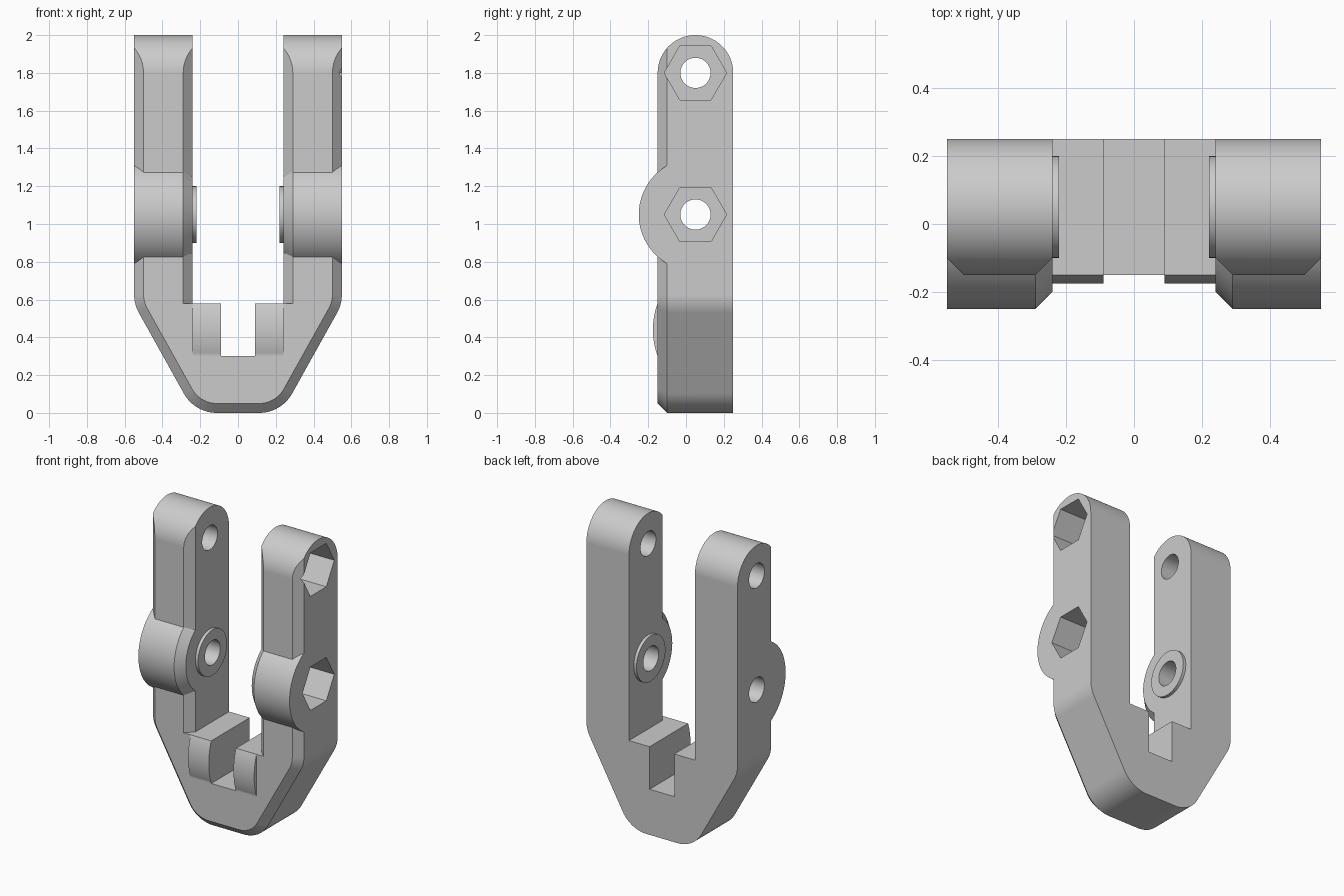
import bpy, bmesh, math
from math import sin, cos, pi

cube = bpy.data.objects.get("Cube")
if cube:
    bpy.data.objects.remove(cube, do_unlink=True)

grey = bpy.data.materials.new("plain grey")
grey.use_nodes = True
colour = (0.6, 0.6, 0.6, 1)
grey.diffuse_color = colour
grey.node_tree.nodes["Principled BSDF"].inputs["Base Color"].default_value = colour

HALF, INNER, FRONT, BACK, CHAMFER = 0.55, 0.24, -0.15, 0.25, 0.05
PIN_Y, UPPER_Z, LOWER_Z = 0.05, 1.8, 1.05


def loft(name, rings):
    """Closed solid through rings that have equal point counts."""
    bm = bmesh.new()
    rows = [[bm.verts.new(p) for p in ring] for ring in rings]
    n = len(rows[0])
    for a, b in zip(rows, rows[1:]):
        for i in range(n):
            j = (i + 1) % n
            bm.faces.new((a[i], a[j], b[j], b[i]))
    bm.faces.new(rows[0][::-1])
    bm.faces.new(rows[-1])
    bmesh.ops.recalc_face_normals(bm, faces=bm.faces)
    mesh = bpy.data.meshes.new(name)
    bm.to_mesh(mesh)
    bm.free()
    mesh.materials.append(grey)
    obj = bpy.data.objects.new(name, mesh)
    bpy.context.collection.objects.link(obj)
    return obj


def arc(cx, cy, r, start, end, steps):
    return [(cx + r * cos(start + (end - start) * i / steps),
             cy + r * sin(start + (end - start) * i / steps)) for i in range(steps + 1)]


def along_x(name, outline, x0, x1):
    """Extrude a (y, z) outline along x."""
    return loft(name, [[(x, y, z) for y, z in outline] for x in (x0, x1)])


def along_z(name, outline, z0, z1):
    return loft(name, [[(x, y, z) for x, y in outline] for z in (z0, z1)])


def box(name, x0, x1, y0, y1, z0, z1):
    return along_x(name, [(y0, z0), (y1, z0), (y1, z1), (y0, z1)], x0, x1)


def disc(name, z, r, sides, x0, x1):
    return along_x(name, arc(PIN_Y, z, r, 0, 2 * pi, sides)[:-1], x0, x1)


def combine(tool, operation):
    mod = body.modifiers.new(operation, 'BOOLEAN')
    mod.operation, mod.object, mod.solver = operation, tool, 'EXACT'
    bpy.context.view_layer.objects.active = body
    bpy.ops.object.modifier_apply(modifier=mod.name)
    bpy.data.objects.remove(tool, do_unlink=True)


def body_ring(y, inset):
    """Tapered fork silhouette with filleted lower corners."""
    ax, az, bx, r = 0.35, 0.627, 0.112, 0.2
    slant = -math.atan2(ax - bx, az - r)
    side = [(HALF - inset, 2.1)]
    side += arc(ax, az, r - inset, 0, slant, 8)
    side += arc(bx, r, r - inset, slant, -pi / 2, 16)
    return [(x, y, z) for x, z in side] + [(-x, y, z) for x, z in reversed(side)]


# Fork body with a chamfered front edge
body = loft("fork_body", [body_ring(FRONT, CHAMFER), body_ring(FRONT + CHAMFER, 0),
                          body_ring(BACK, 0)])

# Rounded arm tops
stadium = [(FRONT - 0.1, -0.1), (BACK + 0.1, -0.1), (BACK + 0.1, 0.1), (BACK, 0.1)]
stadium += arc(PIN_Y, UPPER_Z, 0.2, 0, pi, 40) + [(FRONT, 0.1), (FRONT - 0.1, 0.1)]
combine(along_x("top_rounding", stadium, -1, 1), 'INTERSECT')

# Wide slot between the arms and narrow notch below it
combine(box("wide_slot", -INNER, INNER, -1, 1, 0.58, 3), 'DIFFERENCE')
combine(box("notch", -0.09, 0.09, -1, 1, 0.3, 1), 'DIFFERENCE')

for s in (1, -1):
    # Inner front chamfer of the arm
    wedge = [(s * (INNER - 0.05), FRONT - 0.05), (s * (INNER + 0.1), FRONT - 0.05),
             (s * (INNER - 0.05), FRONT + 0.1)]
    combine(along_z("inner_chamfer", wedge, 0.58, 3), 'DIFFERENCE')

    # Half-round hinge boss with a conical inner edge
    rings = []
    for x, r in ((INNER, 0.25), (INNER + CHAMFER, 0.3), (HALF, 0.3)):
        rings.append([(s * x, y, z) for y, z in
                      arc(PIN_Y, LOWER_Z, r, pi / 2, 3 * pi / 2, 48)])
    combine(loft("hinge_boss", rings), 'UNION')

    # Thin spacer ring inside the arm
    combine(disc("spacer", LOWER_Z, 0.15, 48, s * 0.22, s * 0.3), 'UNION')

    # Bulged pad on the front beside the notch
    half_angle = math.asin(0.14 / 0.4)
    pad = arc(FRONT + 0.4 * cos(half_angle), 0.44, 0.4, pi - half_angle, pi + half_angle, 16)
    pad += [(FRONT + 0.05, 0.3), (FRONT + 0.05, 0.58)]
    combine(along_x("front_pad", pad, s * 0.09, s * INNER), 'UNION')

# Pin holes through both arms, hexagonal nut pockets on the left side
for z in (UPPER_Z, LOWER_Z):
    combine(disc("pin_hole", z, 0.08, 40, -1, 1), 'DIFFERENCE')
    combine(disc("nut_pocket", z, 0.165, 6, 0.35, 1), 'DIFFERENCE')

# Smooth rounded surfaces, crisp edges
bpy.ops.object.select_all(action='DESELECT')
body.select_set(True)
bpy.context.view_layer.objects.active = body
bpy.ops.object.shade_smooth_by_angle(angle=math.radians(25))
weighted = body.modifiers.new("weighted normals", 'WEIGHTED_NORMAL')
weighted.keep_sharp = True
